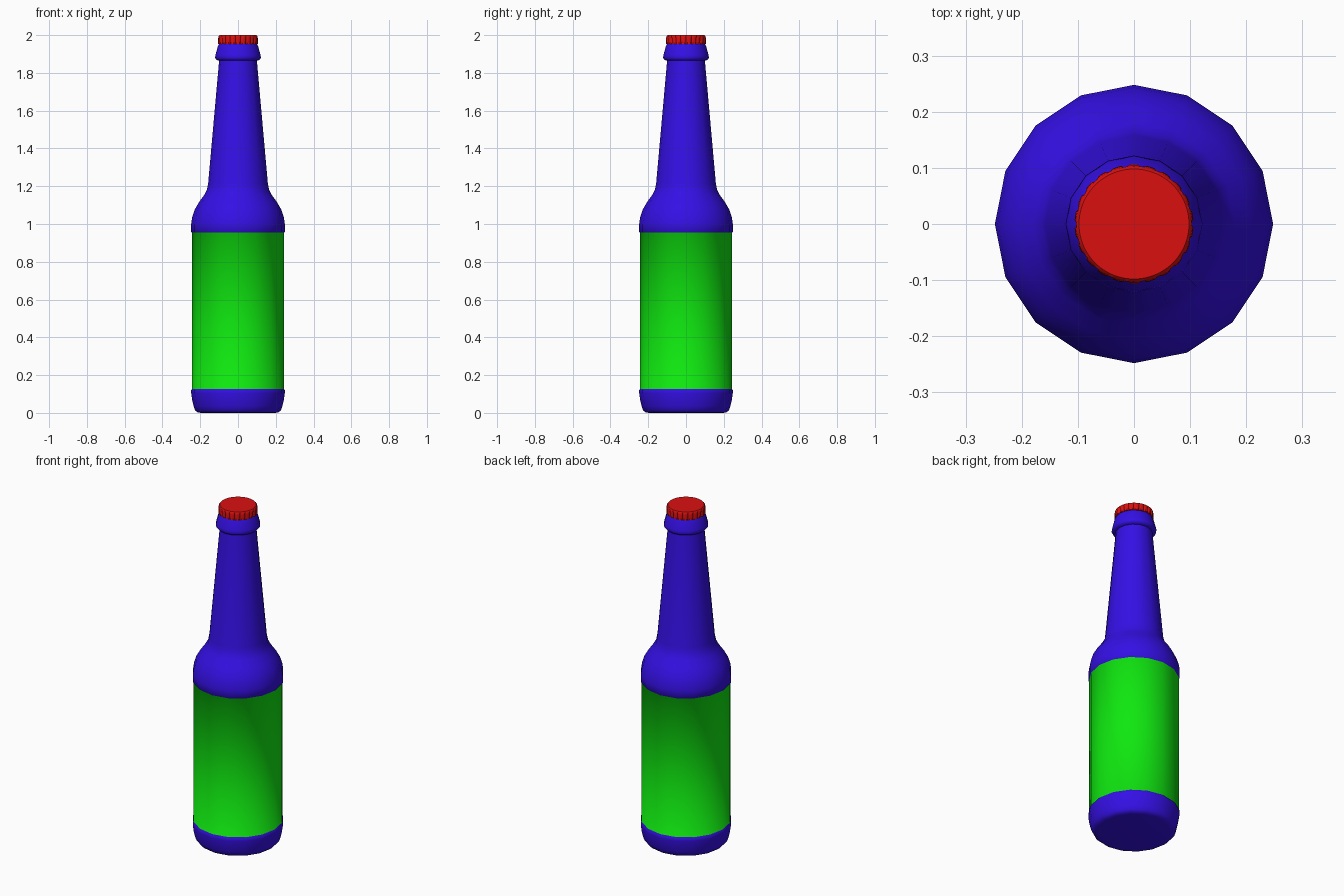
import bpy, bmesh, math

if "Cube" in bpy.data.objects:
    bpy.data.objects.remove(bpy.data.objects["Cube"])


def material(name, rgb):
    m = bpy.data.materials.new(name)
    m.diffuse_color = (*rgb, 1)
    m.use_nodes = True
    m.node_tree.nodes["Principled BSDF"].inputs["Base Color"].default_value = m.diffuse_color
    return m


BLUE = material("blue_glass", (0.035, 0.005, 0.78))
GREEN = material("green_label", (0.005, 0.8, 0.005))
RED = material("red_cap", (0.7, 0.005, 0.005))


def lathe(name, profile, sides, mats, flute=lambda i, level: 0.0, angle=60):
    """Spin (radius, z) points around z and close both ends."""
    bm = bmesh.new()
    rings = []
    for level, (r, z) in enumerate(profile):
        ring = []
        for i in range(sides):
            a = 2 * math.pi * i / sides
            rr = r + flute(i, level)
            ring.append(bm.verts.new((rr * math.cos(a), rr * math.sin(a), z)))
        rings.append(ring)
    for low, high in zip(rings, rings[1:]):
        for i in range(sides):
            j = (i + 1) % sides
            bm.faces.new((low[i], low[j], high[j], high[i]))
    bm.faces.new(rings[0][::-1])
    bm.faces.new(rings[-1])
    mesh = bpy.data.meshes.new(name)
    bm.to_mesh(mesh)
    bm.free()
    for m in mats:
        mesh.materials.append(m)
    obj = bpy.data.objects.new(name, mesh)
    bpy.context.collection.objects.link(obj)
    bpy.ops.object.select_all(action='DESELECT')
    obj.select_set(True)
    bpy.context.view_layer.objects.active = obj
    bpy.ops.object.shade_smooth_by_angle(angle=math.radians(angle))
    return obj


# Bottle: rounded foot, recessed label band, shoulder, tapered neck, lip ring
LABEL_LOW, LABEL_HIGH = 0.126, 0.954
bottle_profile = [
    (0.195, 0.0), (0.215, 0.003), (0.227, 0.014), (0.235, 0.035),
    (0.243, 0.07), (0.248, 0.105), (0.248, 0.121),
    (0.243, LABEL_LOW), (0.243, LABEL_HIGH),
    (0.248, 0.959), (0.248, 1.0), (0.243, 1.035), (0.230, 1.075),
    (0.207, 1.115), (0.180, 1.152), (0.165, 1.18), (0.158, 1.215),
    (0.100, 1.865),
    (0.114, 1.868), (0.122, 1.880), (0.119, 1.895), (0.107, 1.94),
    (0.100, 1.955), (0.095, 1.965),
]
bottle = lathe("bottle", bottle_profile, 16, [BLUE, GREEN])

# Label colour on the long recessed band
for face in bottle.data.polygons:
    if 0.2 < face.center.z < 0.9:
        face.material_index = 1

# Crimped cap: fluted skirt under a smooth rounded top
FLUTES = 22
cap_profile = [(0.100, 1.953), (0.106, 1.954), (0.105, 1.985),
               (0.103, 1.995), (0.098, 2.0)]


def crimp(i, level):
    return -0.006 if level in (1, 2) and i % 4 == 0 else 0.0


lathe("cap", cap_profile, FLUTES * 4, [RED], crimp, 40)
